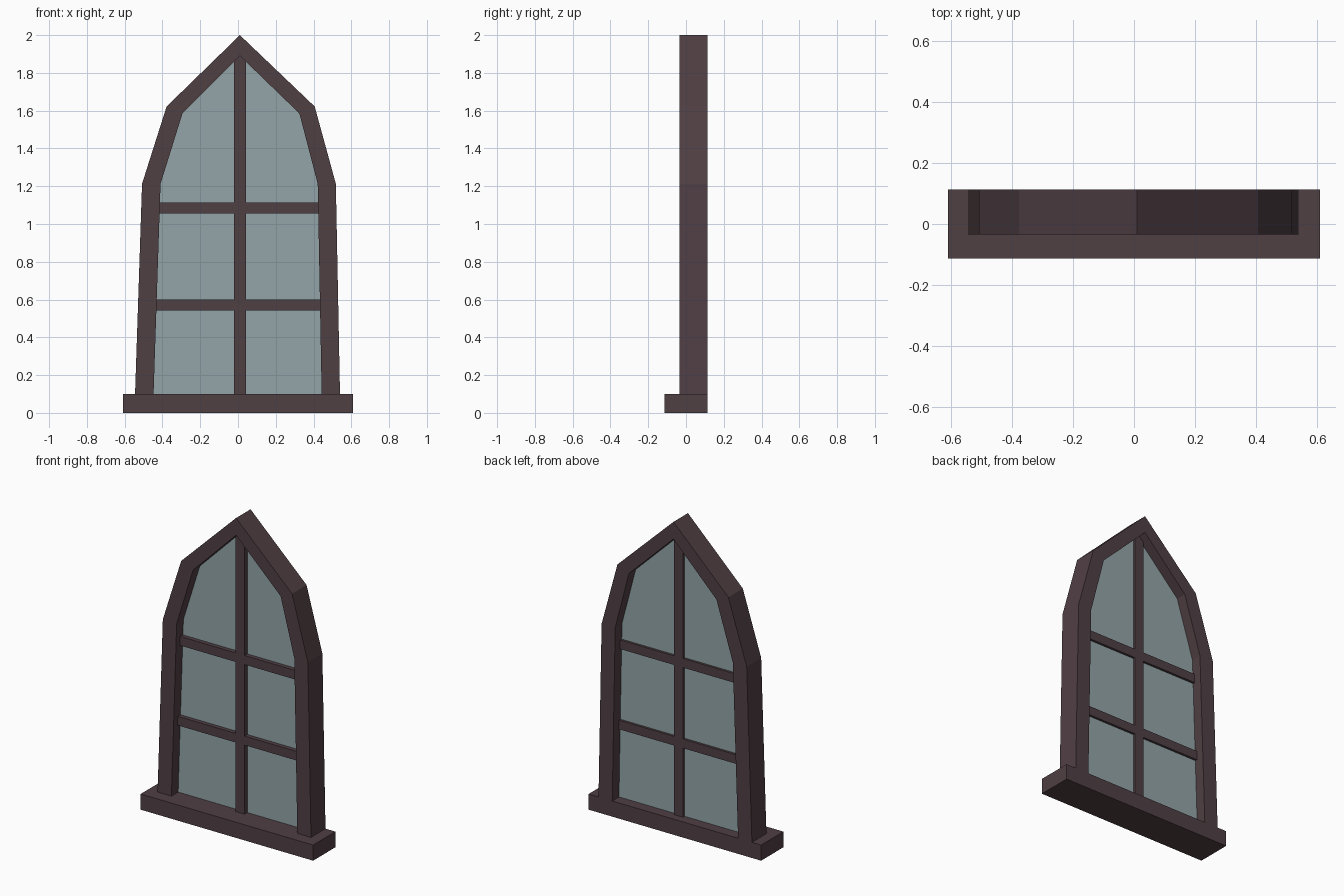
import bpy, bmesh

if "Cube" in bpy.data.objects:
    bpy.data.objects.remove(bpy.data.objects["Cube"])

def material(name, rgb):
    m = bpy.data.materials.new(name)
    m.diffuse_color = (*rgb, 1)
    m.use_nodes = True
    m.node_tree.nodes["Principled BSDF"].inputs["Base Color"].default_value = m.diffuse_color
    return m

wood = material("dark wood", (0.080, 0.050, 0.057))
pane = material("grey blue glass", (0.296, 0.376, 0.392))

def slab(name, polys, y0, y1, mat):
    """Extrude front-view (x, z) polygons from y0 to y1, joining shared corners."""
    bm = bmesh.new()
    for poly in polys:
        bm.faces.new([bm.verts.new((x, y0, z)) for x, z in poly])
    bmesh.ops.remove_doubles(bm, verts=bm.verts, dist=1e-5)
    res = bmesh.ops.extrude_face_region(bm, geom=bm.faces[:], use_keep_orig=True)
    new = [v for v in res["geom"] if isinstance(v, bmesh.types.BMVert)]
    bmesh.ops.translate(bm, verts=new, vec=(0, y1 - y0, 0))
    bmesh.ops.recalc_face_normals(bm, faces=bm.faces[:])
    me = bpy.data.meshes.new(name)
    bm.to_mesh(me)
    bm.free()
    me.materials.append(mat)
    ob = bpy.data.objects.new(name, me)
    bpy.context.collection.objects.link(ob)
    return ob

def rect(x0, x1, z0, z1):
    return [(x0, z0), (x1, z0), (x1, z1), (x0, z1)]

# Pointed arch: outer and inner outlines, left foot over the apex to right foot
outer = [(-0.545, 0.1), (-0.508, 1.213), (-0.378, 1.622), (0.01, 2.0),
         (0.406, 1.622), (0.518, 1.213), (0.54, 0.1)]
inner = [(-0.447, 0.1), (-0.41, 1.213), (-0.294, 1.585), (0.01, 1.89),
         (0.325, 1.585), (0.422, 1.213), (0.443, 0.1)]

# Sill
slab("sill", [rect(-0.61, 0.61, 0, 0.1)], -0.1125, 0.1125, wood)

# Arched frame
segments = [[outer[i], outer[i + 1], inner[i + 1], inner[i]] for i in range(6)]
slab("arched_frame", segments, -0.034, 0.1125, wood)

# Glass
slab("glass", [inner], 0.034, 0.044, pane)

# Glazing bars
slab("upright_bar", [[(-0.021, 0.1), (0.042, 0.1), (0.042, 1.859), (0.01, 1.89), (-0.021, 1.859)]],
     0.006, 0.06, wood)
for name, z in (("lower_bar", 0.57), ("upper_bar", 1.085)):
    slab(name, [rect(-0.45, 0.45, z - 0.029, z + 0.029)], 0.007, 0.059, wood)
